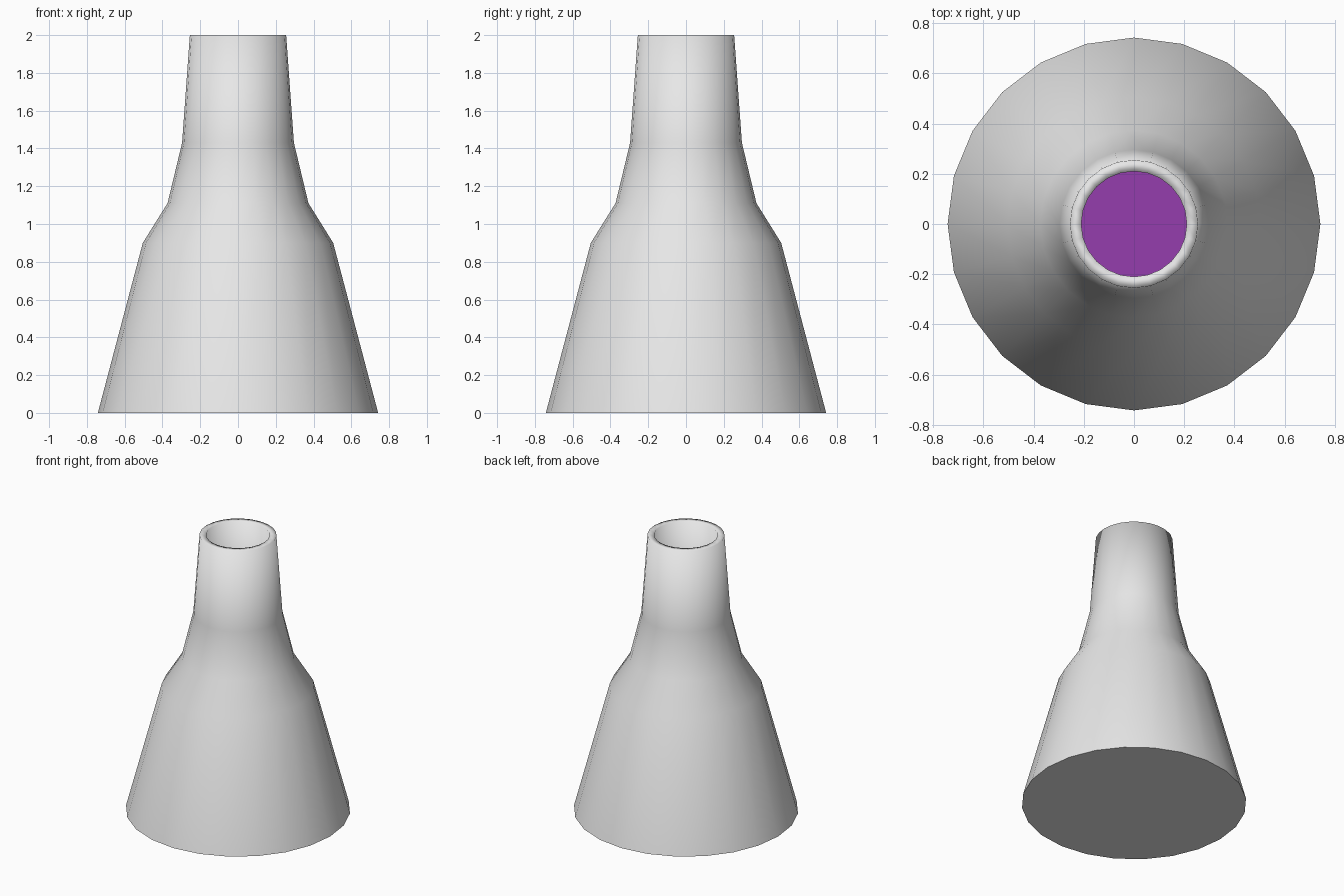
import bpy, bmesh, math

if "Cube" in bpy.data.objects:
    bpy.data.objects.remove(bpy.data.objects["Cube"])

SIDES = 24


def material(name, rgb):
    m = bpy.data.materials.new(name)
    m.diffuse_color = (*rgb, 1.0)
    m.use_nodes = True
    m.node_tree.nodes["Principled BSDF"].inputs["Base Color"].default_value = m.diffuse_color
    return m


def lathe(name, profile, mat):
    """Spin an (r, z) profile round z, closing both ends with flat caps."""
    bm = bmesh.new()
    rings = []
    for r, z in profile:
        rings.append([bm.verts.new((r * math.cos(2 * math.pi * i / SIDES),
                                    r * math.sin(2 * math.pi * i / SIDES), z))
                      for i in range(SIDES)])
    for a, b in zip(rings, rings[1:]):
        for i in range(SIDES):
            j = (i + 1) % SIDES
            bm.faces.new((a[i], a[j], b[j], b[i])).smooth = True
    # flat caps with crisp borders
    for cap in (bm.faces.new(rings[0][::-1]), bm.faces.new(rings[-1])):
        cap.smooth = False
        for e in cap.edges:
            e.smooth = False
    bmesh.ops.recalc_face_normals(bm, faces=bm.faces)
    me = bpy.data.meshes.new(name)
    bm.to_mesh(me)
    bm.free()
    me.materials.append(mat)
    ob = bpy.data.objects.new(name, me)
    bpy.context.collection.objects.link(ob)
    return ob


glass = material("pale grey glass", (0.8, 0.8, 0.8))
purple = material("purple liquid", (0.30, 0.048, 0.42))

# Flask wall: outside from base to rim, then back down the inside
outer = [(0.742, 0), (0.504, 0.9), (0.373, 1.11), (0.296, 1.43), (0.255, 2.0)]
inner = [(0.21, 2.0), (0.251, 1.42), (0.332, 1.085), (0.465, 0.875), (0.684, 0.045)]
lathe("flask", outer + inner, glass)

# Liquid filling the lower body, just inside the wall
lathe("liquid", [(0.678, 0.05), (0.478, 0.8)], purple)
